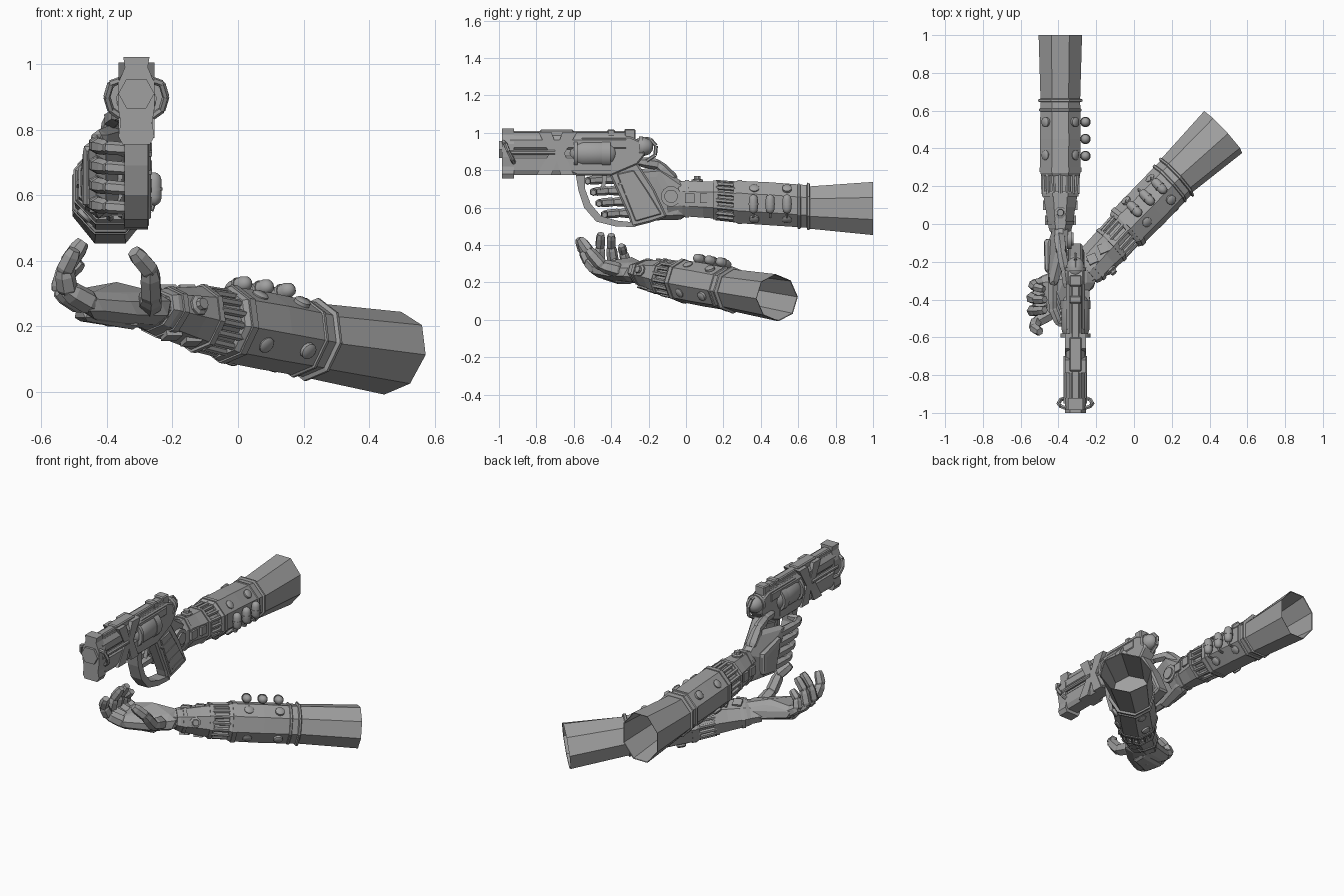
import bpy, bmesh, math
from mathutils import Vector, Matrix

cube = bpy.data.objects.get("Cube")
if cube:
    bpy.data.objects.remove(cube, do_unlink=True)

GREY = (0.35, 0.35, 0.35, 1)
metal = bpy.data.materials.new("mid_grey")
metal.use_nodes = True
metal.diffuse_color = GREY
metal.node_tree.nodes["Principled BSDF"].inputs["Base Color"].default_value = GREY


def finish(name, bm, smooth=False, bevel=0):
    bmesh.ops.recalc_face_normals(bm, faces=bm.faces)
    mesh = bpy.data.meshes.new(name)
    bm.to_mesh(mesh)
    bm.free()
    mesh.materials.append(metal)
    ob = bpy.data.objects.new(name, mesh)
    bpy.context.collection.objects.link(ob)
    if bevel:
        mod = ob.modifiers.new("edge", "BEVEL")
        mod.width, mod.segments = bevel, 1
    if smooth:
        bpy.ops.object.select_all(action="DESELECT")
        ob.select_set(True)
        bpy.context.view_layer.objects.active = ob
        bpy.ops.object.shade_smooth_by_angle(angle=math.radians(40))
    return ob


def skin(name, rings, smooth=False, bevel=0):
    """Join rings of points into a closed solid."""
    bm = bmesh.new()
    vs = [[bm.verts.new(p) for p in ring] for ring in rings]
    k = len(vs[0])
    for r, s in zip(vs, vs[1:]):
        for i in range(k):
            bm.faces.new((r[i], r[(i + 1) % k], s[(i + 1) % k], s[i]))
    bm.faces.new(vs[0])
    bm.faces.new(vs[-1])
    return finish(name, bm, smooth, bevel)


def circle(c, axis, r, sides):
    q = Vector(axis).to_track_quat("Z", "Y")
    return [Vector(c) + q @ Vector((r * math.cos(w), r * math.sin(w), 0))
            for w in (math.tau * (i + .5) / sides for i in range(sides))]


def lathe(name, p, q, profile, sides=12, smooth=True):
    p, q = Vector(p), Vector(q)
    return skin(name, [circle(p.lerp(q, s), q - p, r, sides) for s, r in profile], smooth)


def rod(name, p, q, r, sides=8, smooth=False):
    return lathe(name, p, q, [(0, r), (1, r)], sides, smooth)


def capsule(name, p, q, r, sides=12):
    cut = r / (Vector(q) - Vector(p)).length
    arc = [(1 - math.cos(w), math.sin(w)) for w in (.15, .5, .95, math.pi / 2)]
    prof = [(cut * s, r * h) for s, h in arc]
    return lathe(name, p, q, prof + [(1 - s, h) for s, h in reversed(prof)], sides)


def tube(name, pts, r, sides=6):
    for p, q in zip(pts, pts[1:]):
        rod(name, p, q, r, sides, True)


def prism(name, pts, lo, hi, axis="x", bevel=0):
    """Extrude a (y, z) outline along x, or an (x, z) outline along y."""
    put = (lambda u, v, w: (w, u, v)) if axis == "x" else (lambda u, v, w: (u, w, v))
    return skin(name, [[put(u, v, w) for u, v in pts] for w in (lo, hi)], bevel=bevel)


def hull(name, balls):
    bm = bmesh.new()
    for c, r in balls:
        bmesh.ops.create_icosphere(bm, subdivisions=1, radius=r, matrix=Matrix.Translation(c))
    out = bmesh.ops.convex_hull(bm, input=bm.verts)
    bmesh.ops.delete(bm, geom=list({g for g in out["geom_interior"] + out["geom_unused"]
                                    if isinstance(g, bmesh.types.BMVert)}), context="VERTS")
    return finish(name, bm)


def finger(name, pts, r):
    """Armoured finger: one tapered plate per joint."""
    for i, (p, q) in enumerate(zip(pts, pts[1:])):
        k = r * (1 - .12 * i)
        lathe(name + "_plate", p, q, [(-.08, k * .8), (.1, k), (.75, k * .95), (1.06, k * .7)], 6, False)


# ---- forearms: local axes are palm side, length, thumb side ----
def forearm(side, origin, palm, length, thumb):
    o, N, A, T = Vector(origin), Vector(palm).normalized(), Vector(length).normalized(), Vector(thumb).normalized()

    def at(n, a, t):
        return o + N * n + A * a + T * t

    def octagon(a, ct, rn, rt):
        k = 1 / math.cos(math.pi / 8)
        return [at(rn * k * math.cos(w), a, ct + rt * k * math.sin(w))
                for w in (math.pi / 8 + i * math.pi / 4 for i in range(8))]

    def shell(part, rings):
        skin(side + part, [octagon(*r) for r in rings])

    shell("sleeve", [(.66, -.04, .105, .113), (1, -.045, .115, .142),
                     (.998, -.045, .111, .138), (.7, -.04, .1, .108)])
    for a, h in ((.595, .005), (.645, .01)):
        shell("sleeve_collar", [(a, -.033, .106, .115), (a + .004, -.033, .107 + h, .116 + h),
                                (a + .014, -.034, .107 + h, .116 + h), (a + .019, -.035, .106, .115)])
    shell("forearm_shell", [(.255, -.01, .1, .105), (.27, -.01, .106, .113), (.45, -.02, .108, .115),
                            (.66, -.035, .105, .114)])
    shell("forearm_band", [(.275, -.01, .111, .118), (.3, -.011, .111, .118)])
    shell("piston_core", [(.15, 0, .078, .085), (.27, -.01, .082, .09)])
    shell("cuff", [(-.04, .008, .055, .088), (-.02, .008, .062, .094), (.09, .003, .08, .097),
                   (.165, 0, .092, .1), (.175, 0, .088, .094)])
    shell("cuff_band", [(.145, 0, .097, .104), (.165, 0, .097, .104)])
    shell("wrist_band", [(-.005, .007, .069, .101), (.015, .007, .072, .101)])
    shell("wrist", [(-.1, .0, .045, .075), (0, .005, .055, .085)])

    # ring of pistons
    for i in range(16):
        c, s = math.cos(math.tau * i / 16), math.sin(math.tau * i / 16)
        rod(side + "piston", at(.09 * c, .16, .096 * s), at(.093 * c, .265, -.01 + .098 * s), .012, 6, True)
    # round studs on the diagonal facets
    for a in (.365, .54):
        for sn in (-1, 1):
            for st in (-1, 1):
                d = lambda r: at(sn * r, a, st * (r + .004) - .02)
                lathe(side + "stud", d(.066), d(.086), [(0, .026), (.8, .026), (1, .019)], 12)
    # canisters on the palm side, held by hooks
    for a in (.36, .45, .54):
        capsule(side + "canister", at(.133, a, -.072), at(.133, a, .03), .025)
        rod(side + "canister_strap", at(.133, a, -.026), at(.133, a, -.016), .028, 12, True)
        tube(side + "canister_hook", [at(.133, a, -.065), at(.125, a, -.088), at(.1, a, -.09)], .007)
        rod(side + "canister_mount", at(.1, a, -.02), at(.13, a, -.02), .012)
    # cuff plates and thumb-side bolt
    for sn in (-1, 1):
        for a in (.02, .1):
            rod(side + "cuff_plate", at(sn * .06, a, .01), at(sn * (.082 + .12 * (a - .02)), a, .01), .036, 4)
    lathe(side + "cuff_bolt", at(0, .06, .08), at(0, .06, .128), [(0, .032), (.6, .032), (.7, .02), (1, .018)], 8, False)


forearm("right_", (-.39, 0, .64), (1, 0, 0), (0, 1, 0), (0, 0, 1))
forearm("left_", (-.233, -.213, .241), (-.122, .295, .99), (.733, .667, -.11), (.67, -.69, .285))

# ---- gripping right hand ----
hull("right_palm", [((-.39, -.03, .7), .045), ((-.39, -.03, .58), .045), ((-.425, -.3, .77), .03),
                    ((-.425, -.22, .56), .03), ((-.43, -.14, .66), .045), ((-.385, -.14, .78), .035)])
hull("right_hand_plate", [((-.455, -.1, .7), .025), ((-.455, -.1, .6), .025),
                          ((-.455, -.24, .74), .02), ((-.455, -.2, .58), .02)])
for x, r in ((-.33, .055), (-.32, .036)):
    rod("right_wrist_disc", (-.39, -.08, .66), (x, -.08, .66), r, 12, True)
for i in range(4):
    z, y = .755 - .06 * i, -.07 + .03 * i
    finger("right_finger", [(-.43, y - .22, z), (-.43, y - .38, z - .005), (-.4, y - .455, z - .01),
                            (-.335, y - .455, z - .015)], .028)
finger("right_thumb", [(-.395, -.07, .75), (-.385, -.15, .83), (-.365, -.25, .845), (-.355, -.33, .84)], .033)

# ---- open left hand ----
hull("left_palm", [((-.25, -.23, .25), .055), ((-.25, -.31, .255), .05), ((-.34, -.4, .255), .045),
                   ((-.44, -.47, .265), .04), ((-.48, -.31, .275), .04), ((-.4, -.36, .24), .04),
                   ((-.37, -.29, .29), .045)])
hull("left_hand_plate", [((-.32, -.3, .21), .02), ((-.32, -.36, .21), .02),
                         ((-.46, -.44, .235), .02), ((-.48, -.35, .235), .02)])
finger("left_index", [(-.45, -.48, .27), (-.52, -.52, .31), (-.53, -.55, .37), (-.5, -.57, .43)], .037)
finger("left_middle", [(-.47, -.43, .27), (-.54, -.46, .31), (-.52, -.46, .39), (-.475, -.455, .455)], .036)
finger("left_ring", [(-.48, -.37, .27), (-.545, -.39, .31), (-.52, -.4, .39), (-.475, -.4, .45)], .035)
finger("left_little", [(-.48, -.31, .275), (-.535, -.32, .31), (-.52, -.335, .36), (-.48, -.345, .395)], .032)
finger("left_thumb", [(-.27, -.36, .265), (-.265, -.45, .29), (-.268, -.52, .37), (-.315, -.56, .425)], .04)

# ---- pistol ----
GX = -.31


def slab(name, pts, half, bevel=0):
    return prism(name, pts, GX - half, GX + half, "x", bevel)


def section(name, half_pts, y0, y1):
    """Mirrored cross-section run along the barrel."""
    pts = [(GX + w, z) for w, z in half_pts] + [(GX - w, z) for w, z in reversed(half_pts)]
    return prism(name, pts, y0, y1, "y")


def block(name, y0, y1, z0, z1, half, bevel=.006):
    return slab(name, [(y0, z0), (y1, z0), (y1, z1), (y0, z1)], half, bevel)


section("muzzle_block", [(.04, 1.022), (.035, .99), (.056, .94), (.056, .87), (.048, .82), (.055, .78),
                         (.042, .755)], -.985, -.92)
section("muzzle_ring", [(.03, .955), (.055, .91), (.03, .865)], -1.0, -.98)
section("barrel_core", [(.03, 1.0), (.038, .9), (.035, .79)], -.95, -.3)
section("barrel_upper", [(.032, .985), (.05, .96), (.05, .92), (.04, .91)], -.94, -.32)
section("barrel_lower", [(.04, .875), (.05, .865), (.048, .8), (.035, .775)], -.94, -.4)
block("top_rail", -.96, -.27, .975, 1.008, .022)
for y0, y1, h in ((-.98, -.92, 1.022), (-.78, -.6, 1.016), (-.42, -.38, 1.018), (-.33, -.27, 1.02)):
    block("sight_block", y0, y1, .96, h, .032)
for s in (-1, 1):
    x = GX + s * .05
    rod("side_rod", (x, -.95, .895), (x, -.7, .895), .013, 8, True)
    tube("muzzle_loop", [(GX + s * .05, -.975, .95), (GX + s * .078, -.965, .94), (GX + s * .09, -.95, .9),
                         (GX + s * .078, -.93, .86), (GX + s * .05, -.92, .84)], .011)
# hook behind the rear cap
tube("rear_loop", [(GX, -.25, .97), (GX, -.19, .965), (GX, -.16, .93), (GX, -.165, .88), (GX, -.21, .85)], .01)
# crossed straps, flared at the ends
slab("cross_strap", [(-.79, 1.005), (-.72, 1.005), (-.69, .92), (-.66, 1.005), (-.58, 1.005), (-.65, .89),
                     (-.6, .775), (-.67, .775), (-.69, .85), (-.72, .775), (-.8, .775), (-.73, .89)], .055)
# power cell and frame
capsule("power_cell", (GX, -.63, .89), (GX, -.36, .89), .076, 20)
for y, w in ((-.6, .02), (-.45, .045)):
    rod("cell_band", (GX, y, .89), (GX, y + w, .89), .08, 20, True)
slab("frame", [(-.62, .79), (-.62, .84), (-.56, .98), (-.3, .98), (-.23, .95), (-.22, .88), (-.26, .83),
               (-.4, .77), (-.58, .77)], .045, .008)
capsule("rear_cap", (GX, -.29, .925), (GX, -.175, .925), .05, 14)
rod("rear_cap_band", (GX, -.25, .925), (GX, -.23, .925), .056, 14, True)
# grip with side panels
slab("grip", [(-.42, .8), (-.26, .84), (-.17, .7), (-.1, .55), (-.19, .52), (-.29, .495), (-.31, .56)], .038, .01)
slab("grip_panel", [(-.37, .78), (-.28, .8), (-.2, .68), (-.13, .565), (-.27, .525)], .044, .005)
for i in range(4):
    y, z = -.33 + .035 * i, .74 - .055 * i
    slab("grip_rib", [(y - .035, z - .01), (y + .07, z + .02), (y + .076, z + .008), (y - .029, z - .022)], .047)
# hand guard and trigger
slab("hand_guard", [(-.59, .78), (-.575, .69), (-.545, .6), (-.48, .525), (-.38, .5), (-.27, .495),
                    (-.27, .52), (-.37, .53), (-.455, .555), (-.51, .62), (-.54, .7), (-.54, .78)], .036)
slab("trigger", [(-.45, .78), (-.42, .78), (-.43, .72), (-.46, .69), (-.45, .73)], .012)
